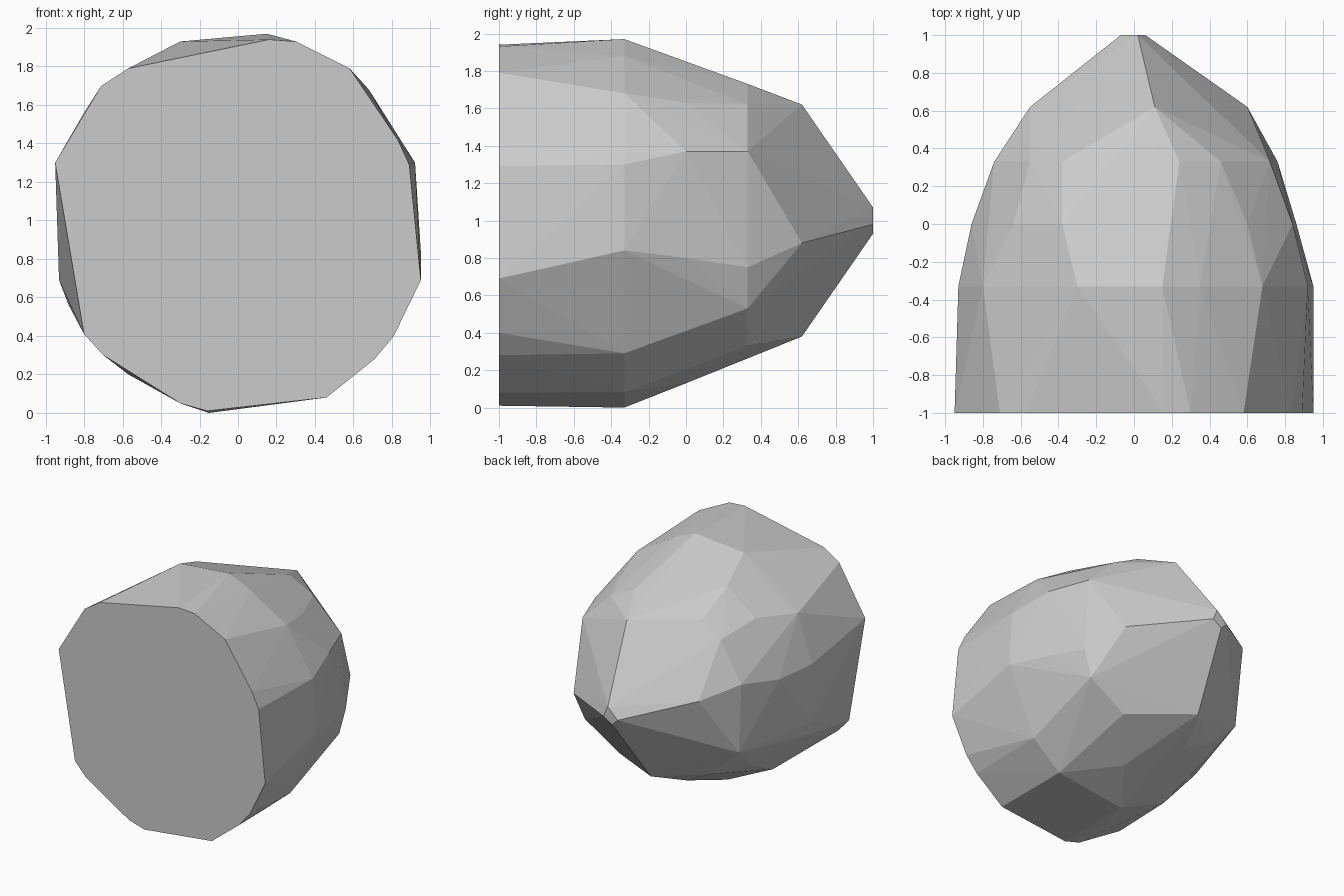
import bpy, bmesh

# Cross-sections (x, z) along y; the faceted stone is their convex skin
sections = {
    # flat front face
    -1.0: [(-.95, 1.30), (-.71, 1.70), (-.57, 1.79), (.16, 1.94), (.30, 1.93),
           (.58, 1.79), (.83, 1.42), (.89, 1.29), (.95, .69), (.81, .40),
           (.71, .28), (.46, .08), (-.16, .01), (-.30, .05), (-.70, .30), (-.80, .41)],
    # widest belt
    -.33: [(.15, 1.97), (.35, 1.88), (.68, 1.68), (.92, 1.30), (.95, .84),
           (.71, .29), (.46, .08), (-.15, 0), (-.57, .20), (-.88, .56),
           (-.93, .69), (-.93, 1.17), (-.80, 1.56), (-.30, 1.93)],
    # shoulder
    0.0: [(.84, 1.37), (.60, 1.63), (.86, .80), (.10, .13), (-.38, 1.80),
          (-.64, 1.60), (-.86, 1.15), (-.62, .37)],
    # taper
    .33: [(.24, 1.73), (.46, 1.62), (.72, 1.37), (.76, .75), (.70, .53),
          (.38, .33), (-.24, .27), (-.46, .38), (-.72, .63), (-.74, 1.20),
          (-.55, 1.52), (-.38, 1.64)],
    # nose
    .62: [(.11, 1.62), (.60, .88), (-.11, .38), (-.55, 1.12)],
    # small blunt tip
    1.0: [(-.07, .98), (.02, 1.07), (.06, .98), (-.02, .93)],
}

bm = bmesh.new()
for y, ring in sections.items():
    for x, z in ring:
        bm.verts.new((x, y, z))
res = bmesh.ops.convex_hull(bm, input=bm.verts[:])
loose = [v for v in bm.verts if not v.link_faces]
bmesh.ops.delete(bm, geom=loose, context='VERTS')
bmesh.ops.dissolve_limit(bm, angle_limit=.02, verts=bm.verts[:], edges=bm.edges[:])
bmesh.ops.recalc_face_normals(bm, faces=bm.faces[:])

mesh = bpy.data.meshes.new("faceted_stone")
bm.to_mesh(mesh)
bm.free()
stone = bpy.data.objects.new("faceted_stone", mesh)
bpy.context.collection.objects.link(stone)
